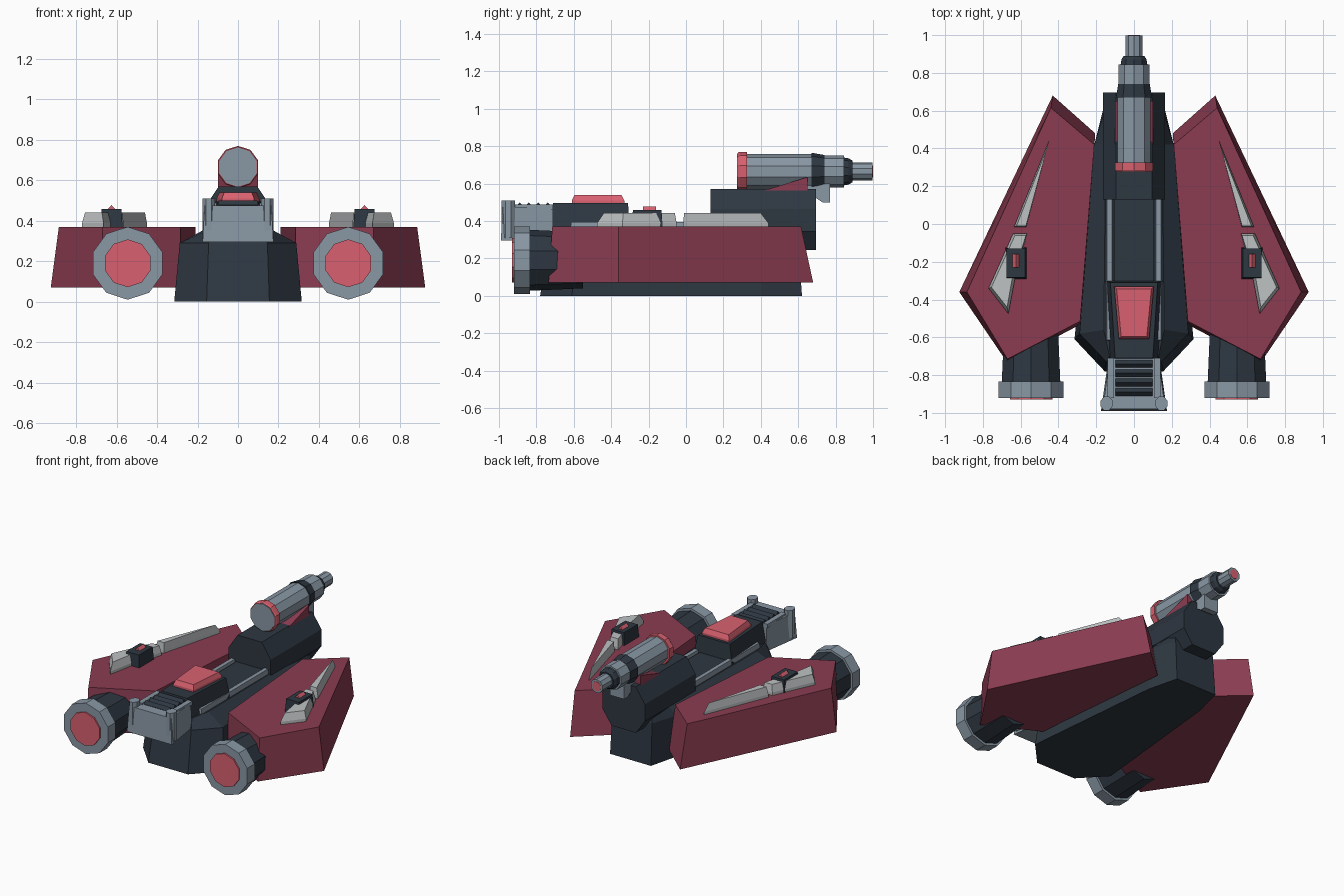
import bpy, bmesh, math

if "Cube" in bpy.data.objects:
    bpy.data.objects.remove(bpy.data.objects["Cube"])


def material(name, r, g, b):
    m = bpy.data.materials.new(name)
    m.diffuse_color = (r, g, b, 1)
    m.use_nodes = True
    m.node_tree.nodes["Principled BSDF"].inputs["Base Color"].default_value = m.diffuse_color
    return m


MAROON = material("maroon", 0.26, 0.046, 0.085)
DARK = material("dark_metal", 0.027, 0.038, 0.053)
STEEL = material("steel", 0.25, 0.31, 0.37)
RED = material("red_glow", 0.69, 0.12, 0.16)
PALE = material("pale_plate", 0.52, 0.54, 0.55)


def loft(name, rings, mat, mirror=False):
    """Skin a stack of equal-length point rings and cap both ends."""
    bm = bmesh.new()
    vs = [[bm.verts.new(p) for p in ring] for ring in rings]
    n = len(vs[0])
    for a, b in zip(vs, vs[1:]):
        for i in range(n):
            j = (i + 1) % n
            bm.faces.new((a[i], a[j], b[j], b[i]))
    bm.faces.new(vs[0][::-1])
    bm.faces.new(vs[-1])
    bmesh.ops.recalc_face_normals(bm, faces=bm.faces)
    me = bpy.data.meshes.new(name)
    bm.to_mesh(me)
    bm.free()
    me.materials.append(mat)
    ob = bpy.data.objects.new(name, me)
    bpy.context.collection.objects.link(ob)
    if mirror:
        ob.modifiers.new("mirror", 'MIRROR').use_axis[0] = True
    return ob


def flat(pts, z):
    return [(x, y, z) for x, y in pts]


def sym(half):
    """Complete a half outline across x = 0."""
    return half + [(-x, y) for x, y in reversed(half)]


def box(name, x0, x1, y0, y1, z0, z1, mat, mirror=False, inset=0.0):
    def rect(d):
        return [(x0 + d, y0 + d), (x1 - d, y0 + d), (x1 - d, y1 - d), (x0 + d, y1 - d)]
    return loft(name, [flat(rect(0), z0), flat(rect(inset), z1)], mat, mirror)


def tube(name, cx, cz, sections, mat, sides=10, mirror=False):
    """Faceted round body along y, given as (y, radius) sections."""
    ang = [2 * math.pi * i / sides for i in range(sides)]
    rings = [[(cx + r * math.sin(a), y, cz + r * math.cos(a)) for a in ang]
             for y, r in sections]
    return loft(name, rings, mat, mirror)


def extrude_y(name, profile, y0, y1, mat):
    return loft(name, [[(x, y, z) for x, z in profile] for y in (y0, y1)], mat)


# Central hull with sloped roof
loft("hull", [
    flat(sym([(0.155, -0.78), (0.315, -0.61), (0.215, 0.40), (0.16, 0.62)]), 0.0),
    flat(sym([(0.145, -0.73), (0.288, -0.58), (0.21, 0.42), (0.155, 0.60)]), 0.29),
    flat(sym([(0.13, -0.70), (0.16, -0.56), (0.15, 0.42), (0.14, 0.58)]), 0.36),
], DARK)
box("centre_deck", -0.105, 0.105, -0.68, 0.30, 0.34, 0.38, DARK)
box("deck_rail", 0.11, 0.15, -0.62, 0.15, 0.34, 0.395, STEEL, True, 0.006)

# Side wings
loft("wing", [
    flat([(0.43, 0.68), (0.205, 0.48), (0.28, -0.53), (0.67, -0.735), (0.925, -0.36)], 0.07),
    flat([(0.44, 0.615), (0.21, 0.42), (0.285, -0.515), (0.67, -0.715), (0.885, -0.36)], 0.37),
], MAROON, True)


# Pale armour plates on the wings
def plate(name, base, top):
    loft(name, [flat(base, 0.365), flat(base, 0.39), flat(top, 0.442)], PALE, True)


plate("rear_plate", [(0.45, 0.44), (0.57, -0.015), (0.635, -0.015)],
      [(0.46, 0.40), (0.572, -0.01), (0.622, -0.01)])
plate("front_plate",
      [(0.565, -0.05), (0.64, -0.05), (0.77, -0.34), (0.665, -0.475), (0.63, -0.29)],
      [(0.572, -0.06), (0.63, -0.06), (0.755, -0.335), (0.672, -0.44), (0.645, -0.29)])
box("sensor_base", 0.57, 0.68, -0.29, -0.125, 0.37, 0.458, DARK, True, 0.006)
loft("sensor_gem", [[(x, y, z) for x, z in ((0.605, 0.455), (0.645, 0.455), (0.625, 0.478))]
                    for y in (-0.23, -0.16)], RED, True)

# Front engines
tube("engine_body", 0.545, 0.19, [(-0.55, 0.15), (-0.84, 0.163)], DARK, 10, True)
tube("engine_ring", 0.545, 0.19, [(-0.835, 0.18), (-0.92, 0.18)], STEEL, 10, True)
tube("engine_light", 0.545, 0.19, [(-0.90, 0.118), (-0.93, 0.118)], RED, 10, True)

# Nose block with corner posts and ribs
loft("nose_block", [
    flat(sym([(0.175, -0.99), (0.135, -0.71)]), 0.295),
    flat(sym([(0.165, -0.98), (0.13, -0.71)]), 0.475)], STEEL)
tube_post = [(0.145 + 0.034 * math.cos(a), -0.95 + 0.04 * math.sin(a))
             for a in [math.pi / 8 + i * math.pi / 4 for i in range(8)]]
loft("nose_post", [flat(tube_post, 0.31), flat(tube_post, 0.51)], STEEL, True)
box("nose_side_rail", 0.105, 0.14, -0.92, -0.71, 0.46, 0.487, STEEL, True)
for i in range(4):
    y, r = -0.89 + 0.05 * i, 0.021
    loft(f"nose_rib_{i + 1}", [[(x, y + dy, 0.478 + dz) for dy, dz in
         ((-r, 0), (0, r), (r, 0), (0, -r))] for x in (-0.097, 0.097)], DARK)

# Cabin and red canopy
loft("cabin", [
    flat(sym([(0.125, -0.73), (0.15, -0.30)]), 0.36),
    flat(sym([(0.10, -0.71), (0.125, -0.31)]), 0.495)], DARK)
loft("canopy", [
    flat(sym([(0.08, -0.61), (0.105, -0.33)]), 0.49),
    flat(sym([(0.08, -0.61), (0.105, -0.33)]), 0.51),
    flat(sym([(0.068, -0.595), (0.092, -0.345)]), 0.54)], RED)

# Rear turret base
half = [(0.095, 0.245), (0.165, 0.345), (0.165, 0.465), (0.095, 0.57)]
extrude_y("turret_base", sym(half), 0.13, 0.695, DARK)

# Cannon mount
loft("mount_wedge", [[(x, y, z) for y, z in
     ((0.36, 0.545), (0.65, 0.635), (0.65, 0.545))] for x in (-0.1, 0.1)], MAROON)
loft("mount_arm", [[(x, y, z) for y, z in
     ((0.64, 0.65), (0.77, 0.65), (0.77, 0.50), (0.73, 0.50), (0.64, 0.56))]
     for x in (-0.055, 0.055)], STEEL)

# Cannon barrel
Z = 0.665
tube("cannon_cap", 0, Z, [(0.278, 0.1), (0.285, 0.105), (0.325, 0.105)], RED)
tube("cannon_cap_face", 0, Z, [(0.274, 0.097), (0.29, 0.097)], STEEL)
tube("cannon_body", 0, Z, [(0.32, 0.093), (0.68, 0.093)], STEEL)
tube("cannon_collar", 0, Z, [(0.67, 0.1), (0.74, 0.088)], DARK)
tube("cannon_sleeve", 0, Z, [(0.735, 0.086), (0.845, 0.086)], STEEL)
tube("cannon_neck", 0, Z, [(0.84, 0.075), (0.87, 0.07), (0.89, 0.058)], DARK)
tube("cannon_tip", 0, Z, [(0.885, 0.048), (0.998, 0.048)], STEEL)
tube("muzzle_light", 0, Z, [(0.98, 0.033), (1.0, 0.033)], RED)
